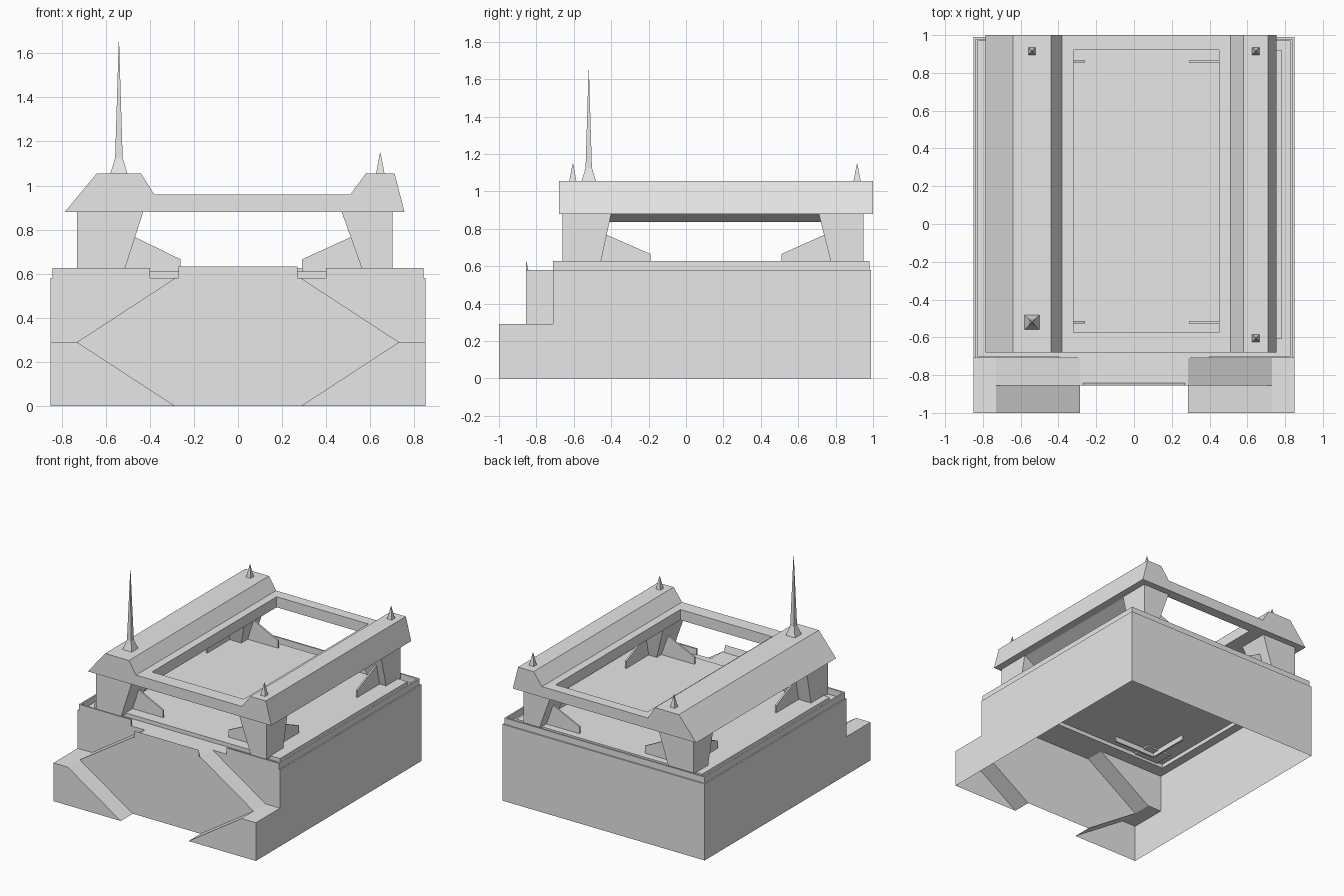
import bpy, bmesh

cube = bpy.data.objects.get("Cube")
if cube:
    bpy.data.objects.remove(cube, do_unlink=True)

grey = bpy.data.materials.new("plain_grey")
grey.use_nodes = True
grey.diffuse_color = (0.8, 0.8, 0.8, 1)
grey.node_tree.nodes["Principled BSDF"].inputs["Base Color"].default_value = (0.8, 0.8, 0.8, 1)


def make(name, polys, mirror=False):
    """Object from a list of polygons, welded together."""
    bm = bmesh.new()
    for poly in polys:
        bm.faces.new([bm.verts.new(p) for p in poly])
    if mirror:
        twin = bmesh.ops.duplicate(bm, geom=bm.faces[:])["geom"]
        for v in (g for g in twin if isinstance(g, bmesh.types.BMVert)):
            v.co.x *= -1
    bmesh.ops.remove_doubles(bm, verts=bm.verts[:], dist=1e-4)
    bmesh.ops.recalc_face_normals(bm, faces=bm.faces[:])
    mesh = bpy.data.meshes.new(name)
    bm.to_mesh(mesh)
    bm.free()
    mesh.materials.append(grey)
    obj = bpy.data.objects.new(name, mesh)
    bpy.context.collection.objects.link(obj)
    return obj


def rect(x0, x1, y0, y1, z):
    return [(x0, y0, z), (x1, y0, z), (x1, y1, z), (x0, y1, z)]


def bridge(a, b):
    n = len(a)
    return [[a[i], a[(i + 1) % n], b[(i + 1) % n], b[i]] for i in range(n)]


def loft(name, rings):
    polys = [rings[0], rings[-1]]
    for a, b in zip(rings, rings[1:]):
        polys += bridge(a, b)
    return make(name, polys)


def box(name, x0, x1, y0, y1, z0, z1):
    return loft(name, [rect(x0, x1, y0, y1, z0), rect(x0, x1, y0, y1, z1)])


def prism_y(name, profile, y0, y1):
    return loft(name, [[(x, y, z) for x, z in profile] for y in (y0, y1)])


def prism_x(name, profile, x0, x1):
    return loft(name, [[(x, y, z) for y, z in profile] for x in (x0, x1)])


# Hollow base, open underneath
W, TOP, MID = 0.85, 0.58, 0.29
FRONT, WALL, PANEL, BACK = -1.0, -0.71, -0.855, 0.99
TIP, EDGE = 0.73, 0.285


def upright(y, pts):
    return [(x, y, z) for x, z in pts]


def strip(a, b, y0, y1):
    return [(a[0], y0, a[1]), (b[0], y0, b[1]), (b[0], y1, b[1]), (a[0], y1, a[1])]


make("base_shell", [
    strip((W, TOP), (W, MID), WALL, BACK),
    strip((W, MID), (W, 0), WALL, BACK),
    strip((W, MID), (W, 0), FRONT, WALL),
    upright(BACK, [(0, 0), (W, 0), (W, TOP), (0, TOP)]),
    upright(WALL, [(EDGE, TOP), (W, TOP), (W, MID), (TIP, MID)]),
    strip((EDGE, TOP), (TIP, MID), WALL, PANEL),
    strip((TIP, MID), (W, MID), WALL, FRONT),
    upright(FRONT, [(TIP, MID), (W, MID), (W, 0), (EDGE, 0)]),
    strip((TIP, MID), (EDGE, 0), PANEL, FRONT),
    upright(PANEL, [(0, 0), (EDGE, 0), (TIP, MID), (EDGE, TOP), (0, TOP)]),
    strip((0, TOP), (EDGE, TOP), WALL, PANEL),
], mirror=True)

# Deck with a raised middle
outer = rect(-W, W, WALL, BACK, TOP)
low = rect(-0.78, 0.78, -0.61, 0.92, TOP)
high = rect(-0.78, 0.78, -0.61, 0.92, 0.61)
make("deck", bridge(outer, low) + bridge(low, high) + [high])

# Rim around the deck, and the lip on the front panel
R, T, RIM = 0.84, 0.012, 0.627
for side, s in (("right", -1), ("left", 1)):
    xs = sorted((s * R, s * (R - T)))
    box(f"{side}_rim", *xs, WALL, 0.98, TOP, RIM)
    xs = sorted((s * R, s * 0.4))
    box(f"{side}_front_rim", *xs, WALL, WALL + T, TOP, RIM)
box("back_rim", -R, R, 0.98 - T, 0.98, TOP, RIM)
prism_x("front_lip", [(PANEL, TOP), (PANEL + 0.012, TOP), (PANEL, 0.632)], -0.27, 0.27)

# Four pillars, each with two thin webs: (outer, base inner, top inner, web tip, web centre)
across = {"right": (-0.73, -0.52, -0.43, -0.26, -0.62), "left": (0.70, 0.57, 0.47, 0.29, 0.64)}
along = {"front": (-0.66, -0.46, -0.40, -0.19, -0.52), "back": (0.95, 0.78, 0.71, 0.51, 0.86)}
FOOT, ROOF = 0.57, 0.88


def web(inner, tip, mid):
    return [(mid, FOOT), (tip, FOOT), (tip, 0.665), (inner, 0.77), (mid, 0.77)]


for sx, (xo, xb, xt, xtip, xc) in across.items():
    for sy, (yo, yb, yt, ytip, yc) in along.items():
        name = f"{sy}_{sx}"
        loft(f"{name}_pillar", [rect(xo, xb, yo, yb, 0.6), rect(xo, xt, yo, yt, ROOF)])
        prism_y(f"{name}_cross_web", web((xb + xt) / 2, xtip, xc), yc - 0.006, yc + 0.006)
        prism_x(f"{name}_long_web", web((yb + yt) / 2, ytip, yc), xc - 0.006, xc + 0.006)

# Roof frame: two long beams joined by cross slabs
Y0, Y1 = -0.68, 1.0
prism_y("right_roof_beam", [(-0.785, ROOF), (-0.64, 1.055), (-0.44, 1.055), (-0.38, 0.96),
                            (-0.32, 0.96), (-0.32, ROOF)], Y0, Y1)
prism_y("left_roof_beam", [(0.755, ROOF), (0.71, 1.055), (0.58, 1.055), (0.51, 0.96),
                           (0.45, 0.96), (0.45, ROOF)], Y0, Y1)
box("front_roof_slab", -0.32, 0.45, Y0, -0.575, ROOF, 0.96)
box("back_roof_slab", -0.32, 0.45, 0.92, Y1, ROOF, 0.96)

# Wedge-shaped rails under the long beams
for side, x in (("right", -0.6), ("left", 0.6)):
    prism_y(f"{side}_under_rail", [(x - 0.09, ROOF), (x + 0.09, ROOF), (x, 0.835)], -0.42, 0.74)


# Four-sided spikes on the roof
def spike(name, x, y, steps):
    loft(name, [rect(x - h, x + h, y - h, y + h, z) for h, z in steps])


short = [(0.02, 1.05), (0.001, 1.15)]
spike("back_right_spike", -0.54, 0.915, short)
spike("back_left_spike", 0.645, 0.915, short)
spike("front_left_spike", 0.645, -0.605, short)
spike("tall_spire", -0.54, -0.52, [(0.04, 1.05), (0.017, 1.125), (0.001, 1.65)])
